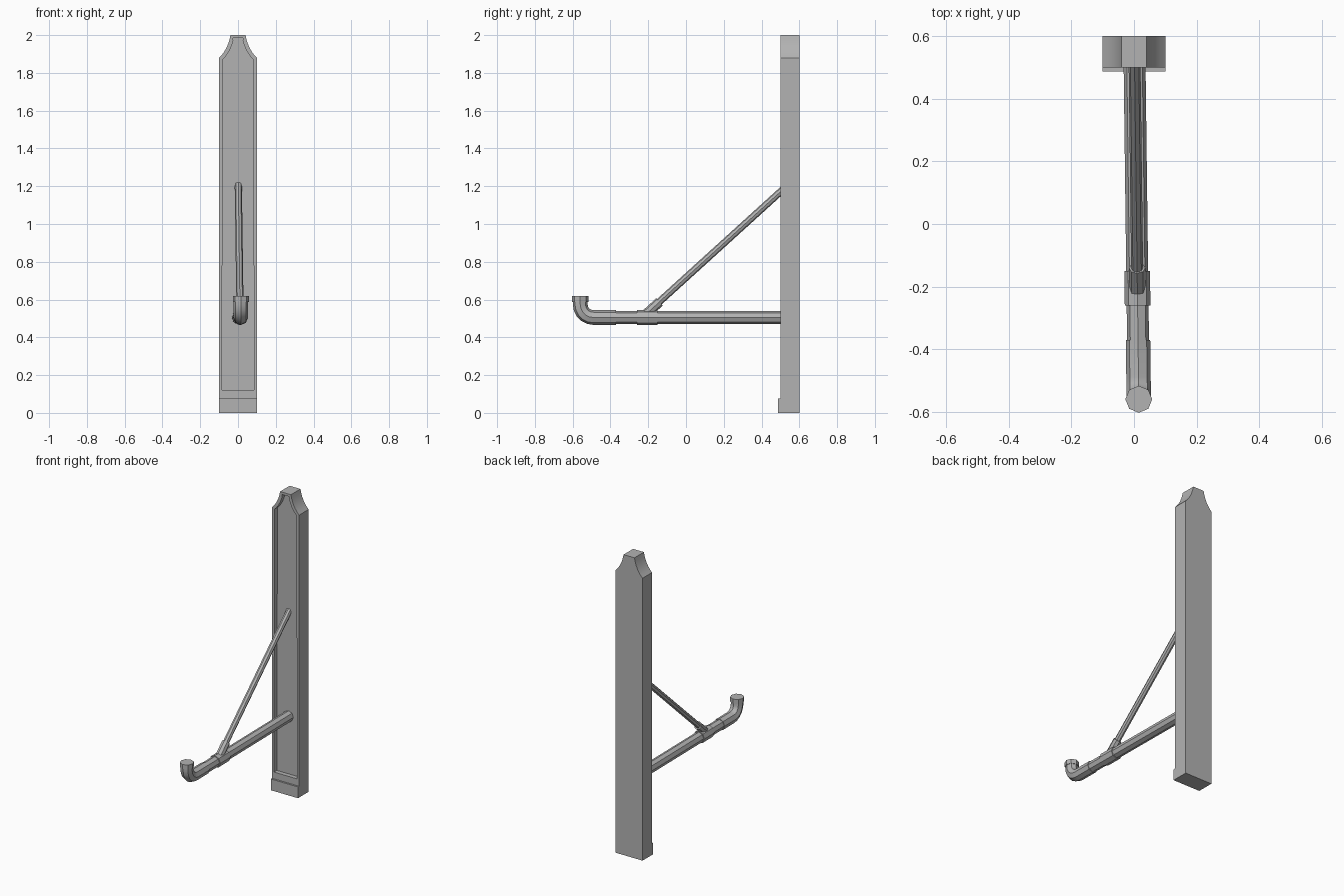
import bpy, bmesh, math
from mathutils import Vector

cube = bpy.data.objects.get("Cube")
if cube:
    bpy.data.objects.remove(cube, do_unlink=True)

grey = bpy.data.materials.new("stone grey")
grey.use_nodes = True
colour = (0.45, 0.45, 0.45, 1)
grey.diffuse_color = colour
grey.node_tree.nodes["Principled BSDF"].inputs["Base Color"].default_value = colour


def finish(name, bm):
    bmesh.ops.recalc_face_normals(bm, faces=bm.faces)
    mesh = bpy.data.meshes.new(name)
    bm.to_mesh(mesh)
    bm.free()
    mesh.materials.append(grey)
    obj = bpy.data.objects.new(name, mesh)
    bpy.context.collection.objects.link(obj)
    bpy.ops.object.select_all(action='DESELECT')
    obj.select_set(True)
    bpy.context.view_layer.objects.active = obj
    bpy.ops.object.shade_smooth_by_angle(angle=math.radians(25))
    return obj


def tube(name, path, radius, sides=8):
    """Sweep a polygon along (y, z) points; the arm drifts slightly in x."""
    pts = [Vector((0.002 + (0.5 - y) * 0.0125, y, z)) for y, z in path]
    side = Vector((1, 0, 0))
    bm = bmesh.new()
    rings = []
    for i, p in enumerate(pts):
        tangent = pts[min(i + 1, len(pts) - 1)] - pts[max(i - 1, 0)]
        up = side.cross(tangent).normalized()
        angles = [math.tau * k / sides for k in range(sides)]
        rings.append([bm.verts.new(p + radius * (side * math.cos(a) + up * math.sin(a)))
                      for a in angles])
    for a, b in zip(rings, rings[1:]):
        for k in range(sides):
            n = (k + 1) % sides
            bm.faces.new((a[k], a[n], b[n], b[k]))
    bm.faces.new(rings[0])
    bm.faces.new(rings[-1])
    return finish(name, bm)


# Post with concave shoulders and a recessed front panel
start, bend, end = Vector((0.1, 1.88)), Vector((0.053, 1.925)), Vector((0.04, 2.0))
shoulder = [start * (1 - t) ** 2 + bend * 2 * t * (1 - t) + end * t * t
            for t in (i / 6 for i in range(7))]
right = [Vector((0.1, 0))] + shoulder
outline = [(p.x, p.y) for p in right] + [(-p.x, p.y) for p in reversed(right)]
bm = bmesh.new()
front = bm.faces.new([bm.verts.new((x, 0.5, z)) for x, z in outline])
back = bmesh.ops.extrude_face_region(bm, geom=[front], use_keep_orig=True)["geom"]
bmesh.ops.translate(bm, vec=(0, 0.1, 0),
                    verts=[v for v in back if isinstance(v, bmesh.types.BMVert)])
bmesh.ops.recalc_face_normals(bm, faces=bm.faces)
panel = min(bm.faces, key=lambda f: f.calc_center_median().y)
bmesh.ops.inset_region(bm, faces=[panel], thickness=0.021)
for v in panel.verts:
    if v.co.z < 0.5:
        v.co.z = 0.12
panel = bmesh.ops.extrude_discrete_faces(bm, faces=[panel])["faces"][0]
bmesh.ops.translate(bm, vec=(0, 0.03, 0), verts=panel.verts)
finish("post", bm)

# Plinth strip at the foot of the post
bm = bmesh.new()
bmesh.ops.create_cube(bm, size=1)
for v in bm.verts:
    v.co = (v.co.x * 0.2, 0.495 + v.co.y * 0.014, 0.0375 + v.co.z * 0.075)
finish("plinth", bm)

# Horizontal pipe and its tee collar
axis = 0.505
tube("arm_pipe", [(0.54, axis), (-0.4, axis)], 0.035)
tube("tee_collar", [(-0.15, axis), (-0.26, axis)], 0.041)

# Upturned elbow with a rim
arc = [(-0.49 - 0.07 * math.sin(a), axis + 0.07 - 0.07 * math.cos(a))
       for a in (math.pi / 2 * i / 5 for i in range(6))]
tube("elbow", [(-0.37, axis)] + arc + [(-0.56, 0.605)], 0.039)
tube("elbow_rim", [(-0.56, 0.588), (-0.56, 0.618)], 0.043)

# Diagonal strut and the socket that holds it
tube("strut", [(-0.2, 0.535), (0.54, 1.207)], 0.019)
tube("strut_socket", [(-0.21, 0.524), (-0.14, 0.588)], 0.026)
